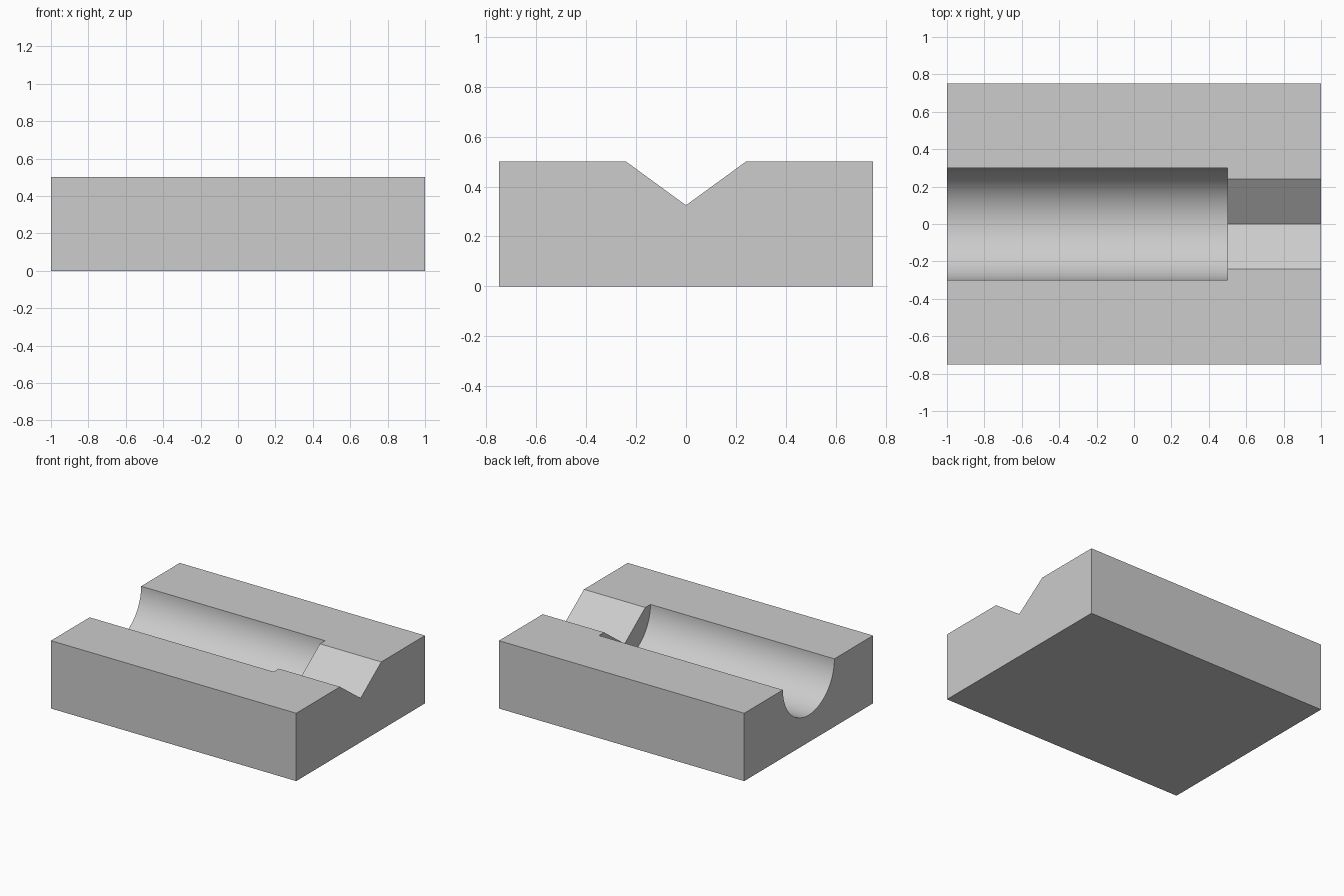
import bpy, bmesh, math

if "Cube" in bpy.data.objects:
    bpy.data.objects.remove(bpy.data.objects["Cube"])

L, W, H = 2.0, 1.5, 0.5      # block length, width, height
STEP_X = 0.5                 # where the round channel meets the V groove
R = 0.30                     # round channel radius
V_HALF, V_Z = 0.24, 0.325    # V groove half width and bottom height
SEG = 64

grey = bpy.data.materials.new("light grey")
grey.diffuse_color = (0.604, 0.604, 0.604, 1)
grey.use_nodes = True
grey.node_tree.nodes["Principled BSDF"].inputs["Base Color"].default_value = grey.diffuse_color


def prism(name, profile, x0, x1):
    """Extrude a (y, z) profile along x."""
    bm = bmesh.new()
    face = bm.faces.new([bm.verts.new((x0, y, z)) for y, z in profile])
    ext = bmesh.ops.extrude_face_region(bm, geom=[face])
    moved = [g for g in ext["geom"] if isinstance(g, bmesh.types.BMVert)]
    bmesh.ops.translate(bm, verts=moved, vec=(x1 - x0, 0, 0))
    bmesh.ops.recalc_face_normals(bm, faces=bm.faces)
    mesh = bpy.data.meshes.new(name)
    bm.to_mesh(mesh)
    bm.free()
    mesh.materials.append(grey)
    obj = bpy.data.objects.new(name, mesh)
    bpy.context.collection.objects.link(obj)
    return obj


# Rectangular block
block = prism("grooved_block", [(-W/2, 0), (W/2, 0), (W/2, H), (-W/2, H)], -L/2, L/2)

# Half-round channel cutter, raised straight above the block top
arc = [(-R * math.cos(math.pi * i / SEG), H - R * math.sin(math.pi * i / SEG))
       for i in range(SEG + 1)]
channel = prism("round_channel_cutter", arc + [(R, H + 0.2), (-R, H + 0.2)], -L/2 - 0.2, STEP_X)

# V groove cutter, its slopes continued above the block top
k = 1.5
top = V_Z + (H - V_Z) * k
groove = prism("v_groove_cutter", [(0, V_Z), (V_HALF * k, top), (-V_HALF * k, top)],
               STEP_X - 0.1, L/2 + 0.2)

# Cut both grooves, then bake the cuts
for cutter in (channel, groove):
    mod = block.modifiers.new(cutter.name, "BOOLEAN")
    mod.operation = "DIFFERENCE"
    mod.solver = "EXACT"
    mod.object = cutter
    cutter.hide_render = True
    cutter.hide_set(True)

bpy.context.view_layer.objects.active = block
block.select_set(True)
for mod in list(block.modifiers):
    bpy.ops.object.modifier_apply(modifier=mod.name)
for cutter in (channel, groove):
    bpy.data.objects.remove(cutter)

# Smooth channel wall with sharp block edges
bpy.ops.object.shade_smooth_by_angle(angle=math.radians(30))
